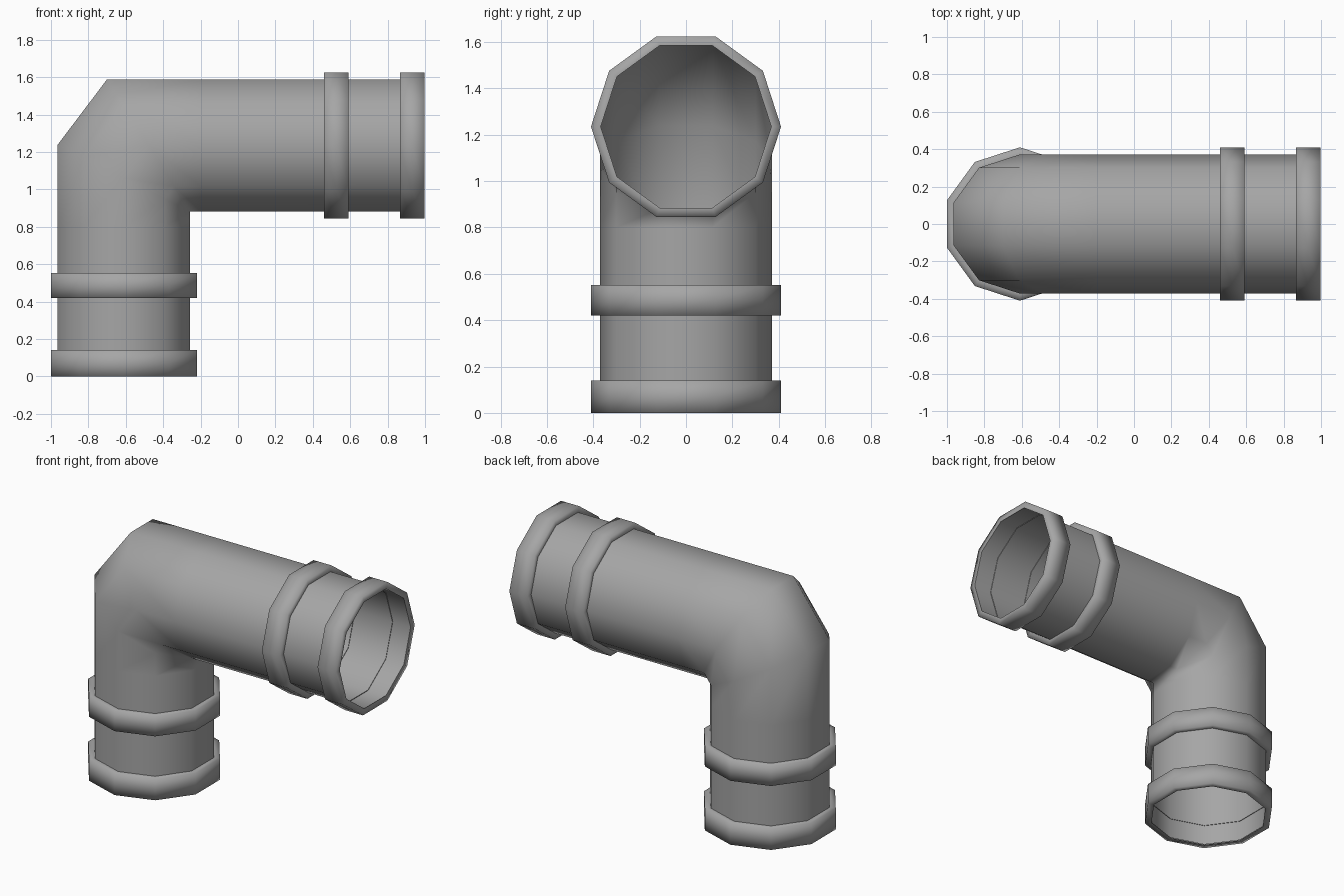
import bpy, bmesh, math

if "Cube" in bpy.data.objects:
    bpy.data.objects.remove(bpy.data.objects["Cube"], do_unlink=True)

SIDES = 10
PIPE_R, FLANGE_R = 0.372, 0.41
UP_X, SIDE_Z = -0.61, 1.235   # axes of the upright and the sideways pipe

grey = bpy.data.materials.new("pipe grey")
grey.use_nodes = True
colour = (0.38, 0.38, 0.38, 1)
grey.diffuse_color = colour
bsdf = grey.node_tree.nodes["Principled BSDF"]
bsdf.inputs["Base Color"].default_value = colour
bsdf.inputs["Roughness"].default_value = 0.7


def upright(s, r, slope=0):
    """Cross-section of the upright pipe at height s, tilted by slope."""
    angles = [math.tau * i / SIDES for i in range(SIDES)]
    return [(UP_X - r * math.sin(a), r * math.cos(a), s + slope * r * math.sin(a))
            for a in angles]


def sideways(s, r, slope=0):
    """Cross-section of the sideways pipe at x = s, tilted by slope."""
    angles = [math.tau * i / SIDES for i in range(SIDES)]
    return [(s - slope * r * math.sin(a), r * math.cos(a), SIDE_Z + r * math.sin(a))
            for a in angles]


def skin(name, sections, angle):
    """Join a row of cross-sections into an open, smooth-shaded skin."""
    bm = bmesh.new()
    rings = [[bm.verts.new(p) for p in sec] for sec in sections]
    for lo, hi in zip(rings, rings[1:]):
        for i in range(SIDES):
            j = (i + 1) % SIDES
            bm.faces.new((lo[i], lo[j], hi[j], hi[i]))
    bmesh.ops.remove_doubles(bm, verts=bm.verts, dist=0.012)
    mesh = bpy.data.meshes.new(name)
    bm.to_mesh(mesh)
    bm.free()
    mesh.materials.append(grey)
    obj = bpy.data.objects.new(name, mesh)
    bpy.context.collection.objects.link(obj)
    bpy.ops.object.select_all(action='DESELECT')
    obj.select_set(True)
    bpy.context.view_layer.objects.active = obj
    bpy.ops.object.shade_smooth_by_angle(angle=math.radians(angle))


# Bent pipe: two straight runs joined by a two-cut mitred elbow
skin("bent_pipe", [
    upright(0.005, PIPE_R), upright(0.8, PIPE_R), upright(1.06, PIPE_R, 0.507),
    sideways(-0.478, PIPE_R, 0.627), sideways(-0.2, PIPE_R), sideways(0.995, PIPE_R),
], 60)

# Raised rings: an end flange and a collar on each run
for name, section, start in (
    ("bottom_flange", upright, 0.0), ("lower_collar", upright, 0.42),
    ("side_collar", sideways, 0.46), ("side_flange", sideways, 0.865),
):
    end = start + (0.14 if section is upright and start == 0 else 0.132)
    mid = (start + end) / 2
    skin(name, [section(start, PIPE_R - 0.004), section(start, FLANGE_R),
                section(mid, FLANGE_R), section(end, FLANGE_R),
                section(end, PIPE_R - 0.004)], 100)
